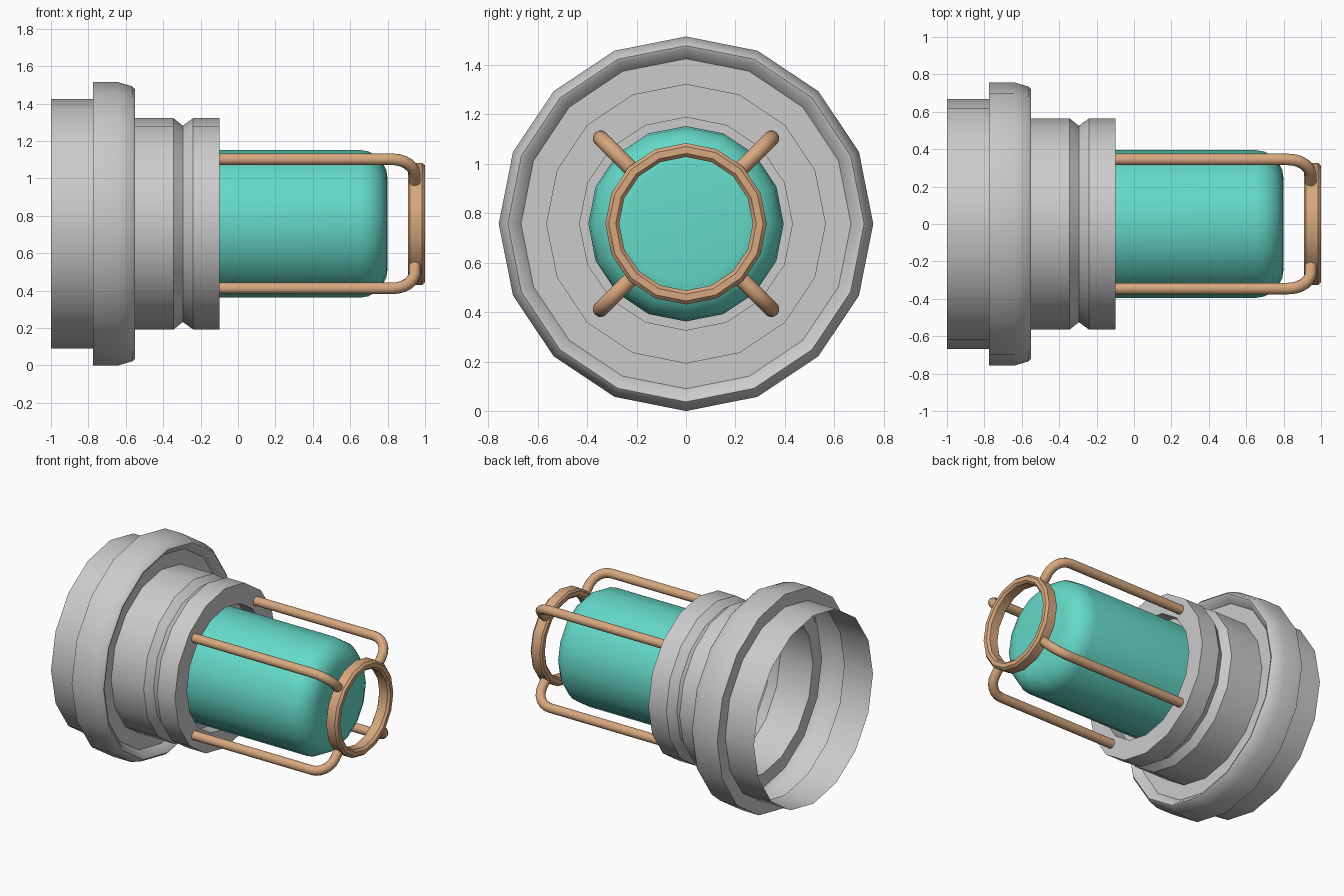
import bpy, bmesh
from math import sin, cos, pi, radians

if "Cube" in bpy.data.objects:
    bpy.data.objects.remove(bpy.data.objects["Cube"])

ZC = 0.757   # height of the lamp axis


def material(name, rgb):
    m = bpy.data.materials.new(name)
    m.diffuse_color = (*rgb, 1)
    m.use_nodes = True
    m.node_tree.nodes["Principled BSDF"].inputs["Base Color"].default_value = m.diffuse_color
    return m


teal = material("teal_glass", (0.13, 0.70, 0.58))
copper = material("copper_wire", (0.68, 0.39, 0.21))


def finish(bm, name, mat):
    me = bpy.data.meshes.new(name)
    bm.to_mesh(me)
    bm.free()
    ob = bpy.data.objects.new(name, me)
    bpy.context.collection.objects.link(ob)
    ob.location.z = ZC
    if mat:
        me.materials.append(mat)
    bpy.ops.object.select_all(action='DESELECT')
    ob.select_set(True)
    bpy.context.view_layer.objects.active = ob
    bpy.ops.object.shade_smooth_by_angle(angle=radians(35))
    return ob


def lathe(name, profile, mat=None, closed=False, cap=False, n=16):
    """Revolve (x, radius) points about the x axis."""
    bm = bmesh.new()
    rings = [[bm.verts.new((x, r * cos(2 * pi * i / n), r * sin(2 * pi * i / n)))
              for i in range(n)] for x, r in profile]
    pairs = list(zip(rings, rings[1:]))
    if closed:
        pairs.append((rings[-1], rings[0]))
    for a, b in pairs:
        for i in range(n):
            j = (i + 1) % n
            bm.faces.new((a[j], a[i], b[i], b[j])[::-1])
    if cap:
        bm.faces.new(rings[-1])
    return finish(bm, name, mat)


# stepped housing: open back, flange with raised lip, grooved neck, front socket
lathe("housing", [(-1, .667), (-.775, .667), (-.775, .757), (-.64, .757), (-.565, .735),
                  (-.55, .72), (-.555, .705), (-.6, .667), (-.6, .565), (-.345, .565),
                  (-.295, .525), (-.24, .565), (-.1, .565), (-.1, .43), (-.2, .43),
                  (-.2, .001)], cap=True)

# rounded glass dome
arc = [(.65 + .15 * sin(radians(a)), .24 + .155 * cos(radians(a))) for a in range(0, 91, 18)]
lathe("glass_dome", [(-.2, .395)] + arc, teal, cap=True)

# guard ring at the tip
lathe("guard_ring", [(.91, .312), (.92, .326), (.985, .326), (1, .312),
                     (1, .284), (.985, .27), (.92, .27), (.91, .284)], copper, closed=True)


def guard_rod(index):
    """Round rod along the dome, bending inward to the ring."""
    a = pi / 4 + index * pi / 2
    path = [(-.12, .488), (.3, .488)]
    path += [(.825 + .12 * sin(radians(t)), .368 + .12 * cos(radians(t)))
             for t in range(0, 91, 15)] + [(.945, .31)]
    bm = bmesh.new()
    rings, n = [], 12
    for k, (x, r) in enumerate(path):
        p, q = path[max(k - 1, 0)], path[min(k + 1, len(path) - 1)]
        dx, dr = q[0] - p[0], q[1] - p[1]
        length = (dx * dx + dr * dr) ** .5
        nx, nr = -dr / length, dx / length
        ring = []
        for i in range(n):
            u, v = .032 * cos(2 * pi * i / n), .032 * sin(2 * pi * i / n)
            rr = r + u * nr
            ring.append(bm.verts.new((x + u * nx, rr * cos(a) - v * sin(a),
                                      rr * sin(a) + v * cos(a))))
        rings.append(ring)
    for s, e in zip(rings, rings[1:]):
        for i in range(n):
            j = (i + 1) % n
            bm.faces.new((s[i], s[j], e[j], e[i]))
    bm.faces.new(rings[0])
    bm.faces.new(rings[-1])
    bmesh.ops.recalc_face_normals(bm, faces=bm.faces)
    finish(bm, f"guard_rod_{index + 1}", copper)


for k in range(4):
    guard_rod(k)
